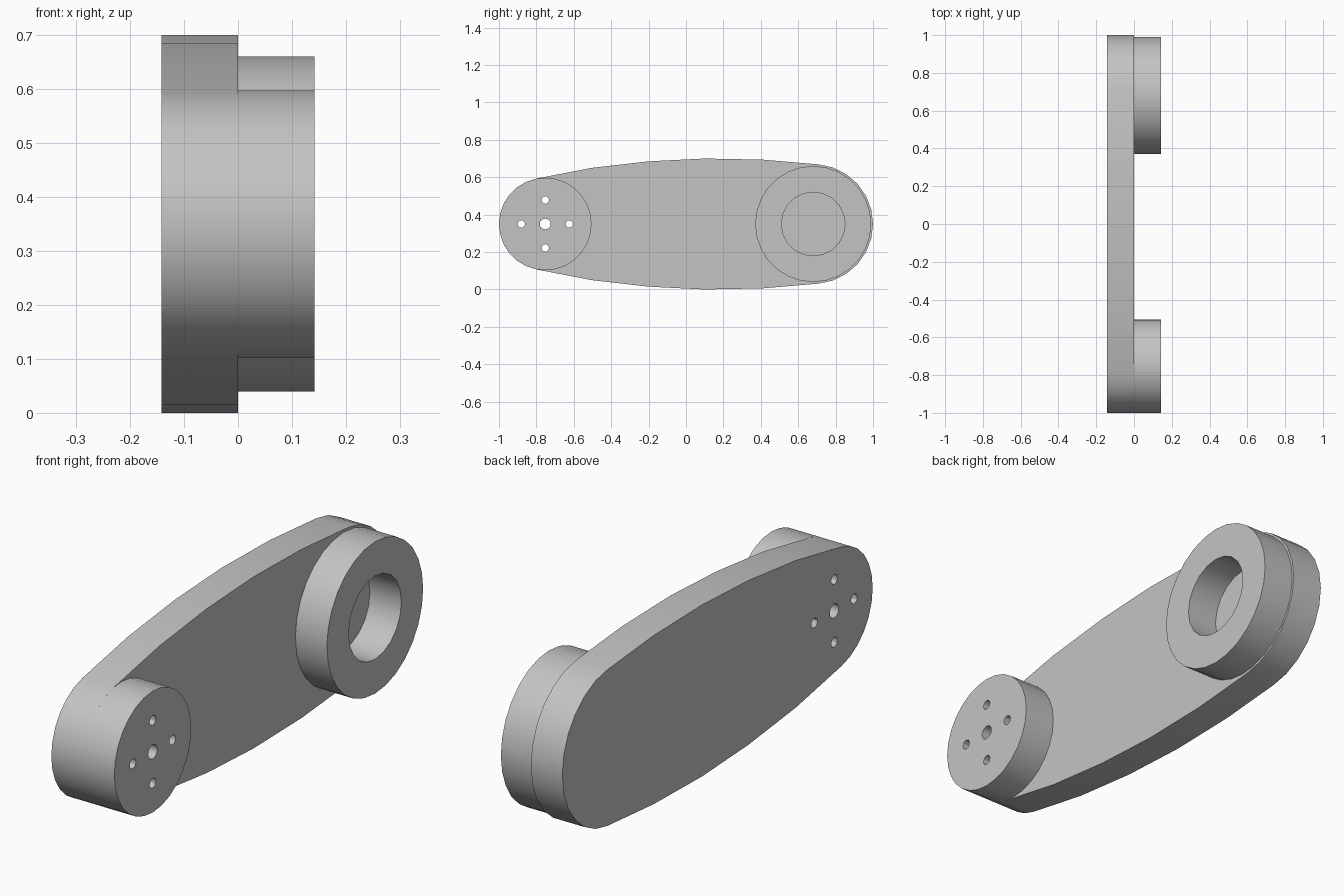
import bpy, bmesh, math

cube = bpy.data.objects.get("Cube")
if cube:
    bpy.data.objects.remove(cube, do_unlink=True)

grey = bpy.data.materials.new("plain grey")
grey.use_nodes = True
colour = (0.55, 0.55, 0.55, 1)
grey.diffuse_color = colour
grey.node_tree.nodes["Principled BSDF"].inputs["Base Color"].default_value = colour

MID = 0.35      # height of the arm's centre line
THICK = 0.142   # thickness of the plate and of each boss
SMALL_Y, SMALL_R = -0.7525, 0.2475
BIG_Y, BIG_R = 0.68, 0.31


def arc(cy, cz, r, start, end, steps):
    """Points (y, z) along an arc, both ends included."""
    angles = [math.radians(start + (end - start) * i / steps) for i in range(steps + 1)]
    return [(cy + r * math.cos(a), cz + r * math.sin(a)) for a in angles]


def circle(cy, cz, r, sides):
    return arc(cy, cz, r, 0, 360, sides)[:-1]


def slab(name, loops, x0, x1):
    """Fill an outline with holes and extrude it along x."""
    bm = bmesh.new()
    edges = []
    for loop in loops:
        verts = [bm.verts.new((x0, y, z)) for y, z in loop]
        edges += [bm.edges.new((verts[i - 1], v)) for i, v in enumerate(verts)]
    bmesh.ops.triangle_fill(bm, edges=edges, use_beauty=True, normal=(1, 0, 0))
    out = bmesh.ops.extrude_face_region(bm, geom=bm.faces[:], use_keep_orig=True)
    top = [g for g in out["geom"] if isinstance(g, bmesh.types.BMVert)]
    bmesh.ops.translate(bm, verts=top, vec=(x1 - x0, 0, 0))
    bmesh.ops.recalc_face_normals(bm, faces=bm.faces[:])
    mesh = bpy.data.meshes.new(name)
    bm.to_mesh(mesh)
    bm.free()
    mesh.materials.append(grey)
    obj = bpy.data.objects.new(name, mesh)
    bpy.context.collection.objects.link(obj)
    bpy.ops.object.select_all(action="DESELECT")
    obj.select_set(True)
    bpy.context.view_layer.objects.active = obj
    bpy.ops.object.shade_smooth_by_angle(angle=math.radians(30))
    return obj


# Arm outline: bowed upper edge, mirrored below, with a round at each end
bow = [(0.41, 0.694), (0.1, 0.70), (-0.2, 0.685), (-0.505, 0.65)]
outline = arc(BIG_Y, MID, 0.32, -85, 85, 12) + bow
outline += arc(SMALL_Y, MID, SMALL_R, 101, 259, 12)
outline += [(y, 2 * MID - z) for y, z in reversed(bow)]

# Centre hole and four screw holes, through the plate and the small boss
holes = [circle(SMALL_Y, MID, 0.029, 16)]
for dy, dz in ((1, 0), (0, 1), (-1, 0), (0, -1)):
    holes.append(circle(SMALL_Y + 0.128 * dy, MID + 0.128 * dz, 0.02, 12))

slab("arm_plate", [outline] + holes, -THICK, 0)
slab("small_boss", [circle(SMALL_Y, MID, SMALL_R, 28)] + holes, 0, THICK)

# Large ring with an open bore that stops at the plate
slab("large_ring", [circle(BIG_Y, MID, BIG_R, 28), circle(BIG_Y, MID, 0.17, 20)], 0, THICK)
